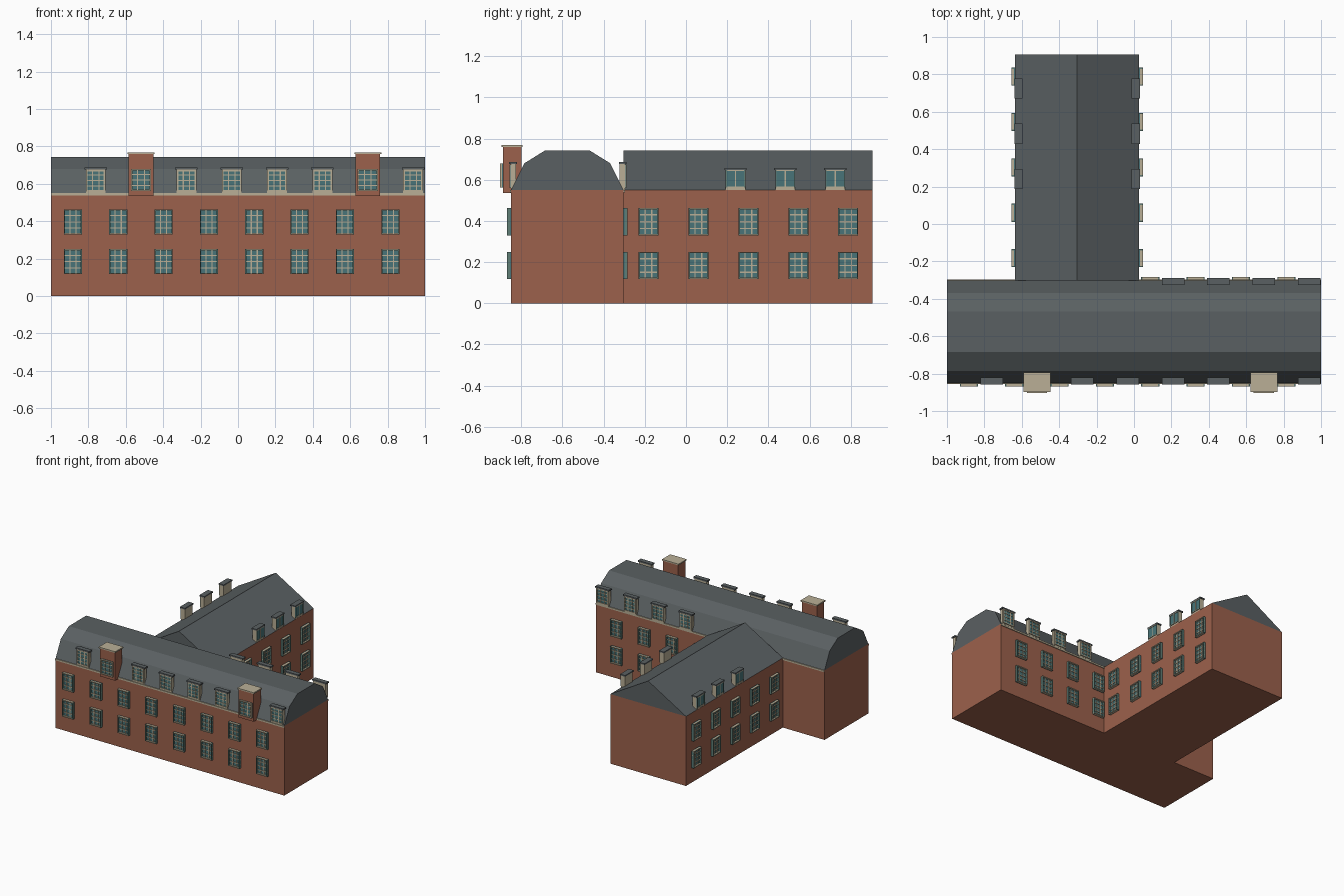
import bpy, bmesh, math

if "Cube" in bpy.data.objects:
    bpy.data.objects.remove(bpy.data.objects["Cube"])


def material(name, r, g, b):
    # sRGB bytes to linear diffuse colour
    m = bpy.data.materials.new(name)
    lin = [(c / 255 / 12.92) if c < 11 else ((c / 255 + 0.055) / 1.055) ** 2.4 for c in (r, g, b)]
    m.diffuse_color = (*lin, 1)
    m.use_nodes = True
    m.node_tree.nodes["Principled BSDF"].inputs["Base Color"].default_value = m.diffuse_color
    return m


BRICK = material("red brick", 156, 97, 76)
SLATE = material("slate grey", 90, 96, 98)
STONE = material("tan stone", 186, 175, 150)
GLASS = material("teal glass", 72, 116, 120)
CASING = material("grey green casing", 96, 126, 118)


def mesh_from_boxes(name, boxes):
    # boxes: (material, x0, x1, y0, y1, z0, z1)
    me = bpy.data.meshes.new(name)
    bm = bmesh.new()
    mats = []
    for mat, x0, x1, y0, y1, z0, z1 in boxes:
        if mat not in mats:
            mats.append(mat)
            me.materials.append(mat)
        geom = bmesh.ops.create_cube(bm, size=1)["verts"]
        for v in geom:
            v.co = (x1 if v.co.x > 0 else x0, y1 if v.co.y > 0 else y0, z1 if v.co.z > 0 else z0)
        for f in {f for v in geom for f in v.link_faces}:
            f.material_index = mats.index(mat)
    bm.to_mesh(me)
    bm.free()
    return me


def place(name, me, loc=(0, 0, 0), turn=0):
    ob = bpy.data.objects.new(name, me)
    ob.location = loc
    ob.rotation_euler.z = turn
    bpy.context.collection.objects.link(ob)
    return ob


def prism(name, profile, mat, start, end, axis):
    # extrude a (horizontal, z) profile along the x or y axis
    me = bpy.data.meshes.new(name)
    bm = bmesh.new()
    rings = []
    for t in (start, end):
        rings.append([bm.verts.new((t, h, z) if axis == "x" else (h, t, z)) for h, z in profile])
    bm.faces.new(rings[0])
    bm.faces.new(rings[1])
    n = len(profile)
    for i in range(n):
        j = (i + 1) % n
        bm.faces.new((rings[0][i], rings[0][j], rings[1][j], rings[1][i]))
    bmesh.ops.recalc_face_normals(bm, faces=bm.faces)
    bm.to_mesh(me)
    bm.free()
    me.materials.append(mat)
    return place(name, me)


def sash(w, h, cols, rows, z0, y_glass, y_bar, y_frame, edge, frame):
    # glazed window in the local xz plane, facing -y
    x, z1 = w / 2, z0 + h
    out = [(GLASS, -x, x, y_glass, 0.002, z0, z1),
           (frame, -x, -x + edge, y_frame, 0, z0, z1),
           (frame, x - edge, x, y_frame, 0, z0, z1),
           (STONE, -x, x, y_frame, 0, z0, z0 + edge),
           (STONE, -x, x, y_frame, 0, z1 - edge, z1)]
    b = 0.003
    for i in range(1, cols):
        c = -x + w * i / cols
        out.append((STONE, c - b, c + b, y_bar, 0, z0, z1))
    for i in range(1, rows):
        c = z0 + h * i / rows
        out.append((STONE, -x, x, y_bar, 0, c - b, c + b))
    return out


EAVE, TOP = 0.55, 0.742
FRONT, BACK = -0.85, -0.303
WING_L, WING_R, WING_END = -0.635, 0.027, 0.907
RIDGE = (WING_L + WING_R) / 2

# Brick walls
place("main_block_walls", mesh_from_boxes("main_block_walls", [(BRICK, -1, 1, FRONT, BACK, 0, EAVE)]))
place("wing_walls", mesh_from_boxes("wing_walls", [(BRICK, WING_L, WING_R, BACK, WING_END, 0, EAVE)]))

# Mansard roof over the main block, gabled roof over the wing
prism("main_roof", [(FRONT, EAVE), (-0.785, 0.68), (-0.685, TOP), (-0.468, TOP), (-0.368, 0.68), (BACK, EAVE)],
      SLATE, -1, 1, "x")
prism("wing_roof", [(WING_L, EAVE), (RIDGE, TOP), (WING_R, EAVE)], SLATE, BACK, WING_END, "y")

# Thin stone cornice under the main eaves
place("cornice", mesh_from_boxes("cornice", [
    (STONE, -1, 1, FRONT - 0.006, FRONT, 0.537, EAVE),
    (STONE, -1, WING_L, BACK, BACK + 0.006, 0.537, EAVE),
    (STONE, WING_R, 1, BACK, BACK + 0.006, 0.537, EAVE)]))

# Shared window and dormer meshes
wall_window = mesh_from_boxes("wall_window", sash(0.097, 0.133, 3, 4, 0, -0.006, -0.012, -0.02, 0.007, CASING))
dormer = mesh_from_boxes("dormer", [
    (STONE, -0.053, 0.053, -0.001, 0.025, EAVE, 0.676),
    (SLATE, -0.06, 0.06, -0.009, 0.028, 0.676, 0.687)]
    + sash(0.102, 0.115, 3, 4, 0.56, -0.003, -0.006, -0.008, 0.008, STONE))
wing_dormer = mesh_from_boxes("wing_dormer", [
    (STONE, -0.048, 0.048, 0.001, 0.035, EAVE, 0.648),
    (SLATE, -0.054, 0.054, -0.004, 0.04, 0.648, 0.658)]
    + sash(0.094, 0.086, 2, 1, 0.562, -0.001, -0.003, -0.004, 0.005, CASING))
chimney = mesh_from_boxes("chimney", [
    (BRICK, -0.066, 0.066, -0.04, 0.05, 0.535, 0.758),
    (STONE, -0.072, 0.072, -0.047, 0.056, 0.758, 0.768)])
chimney_window = mesh_from_boxes("chimney_window", sash(0.108, 0.118, 3, 4, 0.562, -0.004, -0.008, -0.014, 0.008, STONE))

STEP = 0.2425
FLOORS = (0.117, 0.33)

# Front and back of the main block
for i in range(8):
    x = -0.883 + i * STEP
    xd = -0.761 + i * STEP
    for z in FLOORS:
        place("front_window", wall_window, (x, FRONT, z))
        if i > 3:
            place("back_window", wall_window, (x, BACK, z), math.pi)
    if i in (1, 6):
        place("chimney", chimney, (xd, FRONT, 0))
        place("chimney_window", chimney_window, (xd, FRONT - 0.04, 0))
    else:
        place("front_dormer", dormer, (xd, FRONT, 0))
    if i > 3:
        place("back_dormer", dormer, (xd, BACK + 0.006, 0), math.pi)

# Both long sides of the wing
for side, x, turn in (("right", WING_R, math.pi / 2), ("left", WING_L, -math.pi / 2)):
    for i in range(5):
        for z in FLOORS:
            place(f"wing_{side}_window", wall_window, (x, -0.182 + i * STEP, z), turn)
    for i in range(3):
        place(f"wing_{side}_dormer", wing_dormer, (x, 0.24 + i * STEP, 0), turn)
